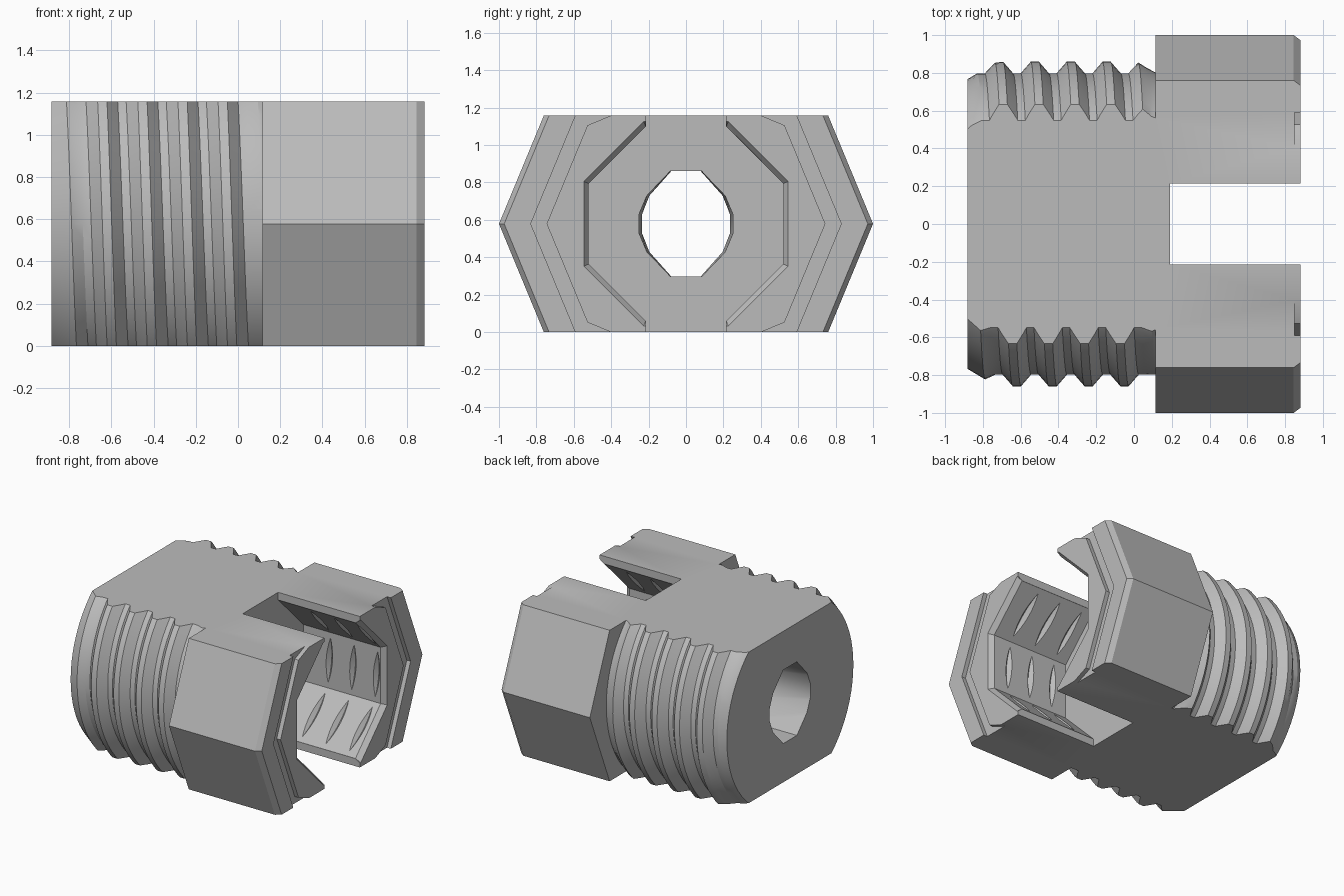
import bpy, bmesh
from math import pi, cos, sin, radians

if "Cube" in bpy.data.objects:
    bpy.data.objects.remove(bpy.data.objects["Cube"], do_unlink=True)

MID = 0.5785      # height of the long axis
END = 0.8825      # half the overall length

steel = bpy.data.materials.new("plain grey")
steel.use_nodes = True
GREY = (0.5, 0.5, 0.5, 1)
steel.diffuse_color = GREY
steel.node_tree.nodes["Principled BSDF"].inputs["Base Color"].default_value = GREY


def finish(bm, name):
    bmesh.ops.remove_doubles(bm, verts=bm.verts, dist=1e-5)
    bmesh.ops.dissolve_degenerate(bm, edges=bm.edges, dist=1e-5)
    bmesh.ops.holes_fill(bm, edges=[e for e in bm.edges if e.is_boundary], sides=0)
    bmesh.ops.recalc_face_normals(bm, faces=bm.faces)
    me = bpy.data.meshes.new(name)
    bm.to_mesh(me)
    bm.free()
    ob = bpy.data.objects.new(name, me)
    bpy.context.collection.objects.link(ob)
    me.materials.append(steel)
    return ob


def skin(name, columns, ring=False):
    """Join neighbouring columns of points with quads and close the ends."""
    bm = bmesh.new()
    cols = [[bm.verts.new(p) for p in c] for c in columns]
    for a, b in zip(cols, cols[1:]):
        n = len(a)
        for k in range(n if ring else n - 1):
            j = (k + 1) % n
            bm.faces.new((a[k], a[j], b[j], b[k]))
    return finish(bm, name)


def around(x, r, t):
    return (x, r * cos(t), MID + r * sin(t))


def octagon(name, profile, turn=0.0, ring=False):
    cols = [[around(x, r, turn + i * pi / 4) for x, r in profile] for i in range(9)]
    return skin(name, cols, ring)


def thread(name, x0, x1, pitch, crest_x, shape, radius, end_radii, segs=72):
    """Helical thread; shape lists (offset from crest, radius) over one pitch."""
    cols = []
    for i in range(segs + 1):
        t = 2 * pi * i / segs
        col = [around(x0, end_radii[0], t)]
        for turn in range(-9, 10):
            for off, r in shape:
                x = crest_x + pitch * (turn + i / segs) + off
                if x <= x0:
                    col.append(around(x0, end_radii[0], t))
                elif x >= x1:
                    col.append(around(x1, end_radii[1], t))
                else:
                    col.append(around(x, radius(x, r), t))
        cols.append(col + [around(x1, end_radii[1], t)])
    return skin(name, cols)


def box(name, lo, hi):
    bm = bmesh.new()
    bmesh.ops.create_cube(bm, size=1)
    for v in bm.verts:
        v.co = [(a + b) / 2 + c * (b - a) for a, b, c in zip(lo, hi, v.co)]
    return finish(bm, name)


def combine(target, other, operation):
    mod = target.modifiers.new("shape", "BOOLEAN")
    mod.operation, mod.solver, mod.object = operation, "EXACT", other
    bpy.context.view_layer.objects.active = target
    bpy.ops.object.modifier_apply(modifier=mod.name)
    bpy.data.objects.remove(other, do_unlink=True)


# Threaded shank: bevelled start, thread fading out at the head
ROOT = 0.798


def shank_radius(x, r):
    fade = max(0, min(1, (0.115 - x) / 0.1))
    return min(ROOT + (r - ROOT) * fade, 0.766 + 0.6 * (x + END))


body = thread("threaded_fitting", -END, 0.15, 0.19, -0.525,
              [(-0.075, ROOT), (-0.022, 0.859), (0.022, 0.859), (0.075, ROOT)],
              shank_radius, (0.766, ROOT))

# Eight-sided head with a bevelled outer rim
head = octagon("head", [(0.115, 1), (0.845, 1), (END, 0.972)])
combine(body, head, "UNION")

# Flat top and bottom
combine(body, box("flats", (-2, -2, 0), (2, 2, 2 * MID)), "INTERSECT")

# Shallow groove in the end face
combine(body, octagon("groove", [(0.85, 0.745), (0.85, 0.83), (1, 0.83), (1, 0.745)], 0, True),
        "DIFFERENCE")

# Eight-sided socket with a flared mouth, and the slot through it
SOCKET = 0.19
combine(body, octagon("socket", [(SOCKET, 0.563), (0.845, 0.563), (0.95, 0.643)], pi / 8),
        "DIFFERENCE")
combine(body, box("slot", (SOCKET, -0.2145, -1), (2, 0.2145, 2)), "DIFFERENCE")

# Internal thread, which only bites lens shapes into the socket walls
combine(body, thread("inner_thread", 0.25, 0.86, 0.2, 0.41,
                     [(-0.04, 0.505), (0, 0.549), (0.04, 0.505)],
                     lambda x, r: r, (0.5, 0.5)), "DIFFERENCE")

# Bore along the axis, slightly wider towards the socket
quarter = [(0.24, 0.05), (0.2, 0.15), (0.08, 0.282)]
upper = quarter + [(-y, z) for y, z in reversed(quarter)]
outline = upper + [(-y, -z) for y, z in upper]
cols = [[(x, y * s, MID + z) for x, s in ((-1, 1.04), (-0.4, 0.98), (0.3, 1.06))]
        for y, z in outline + outline[:1]]
combine(body, skin("bore", cols), "DIFFERENCE")

# Smooth curved faces, keep the hard edges
bpy.ops.object.select_all(action="DESELECT")
body.select_set(True)
bpy.context.view_layer.objects.active = body
bpy.ops.object.shade_smooth_by_angle(angle=radians(25))
